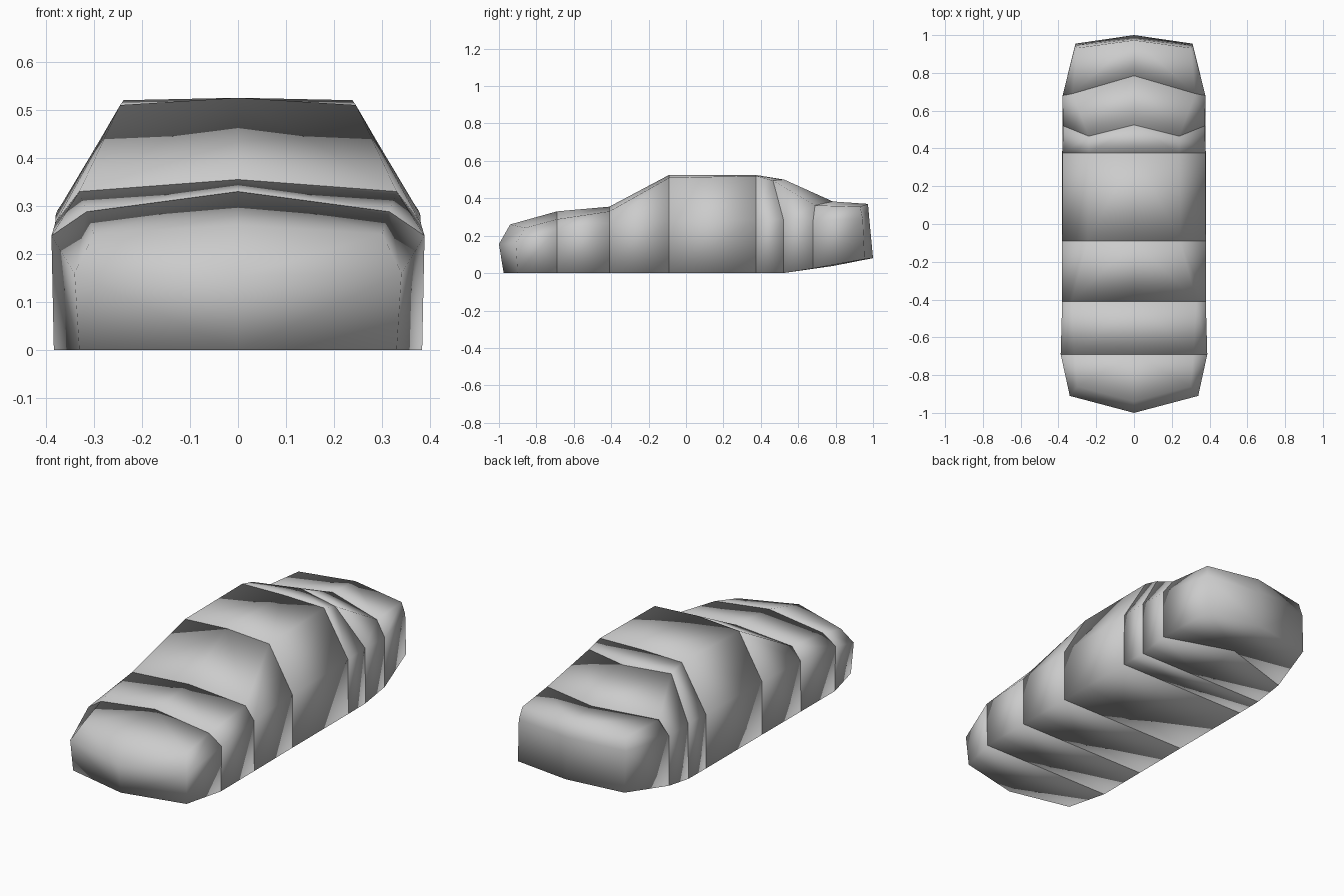
import bpy, bmesh

if "Cube" in bpy.data.objects:
    bpy.data.objects.remove(bpy.data.objects["Cube"])

# Cross-sections, right half. Each is (x, y, z):
# sill, belt corner, shoulder, then centre line bottom / middle / top
def straight(y, sill, belt, shoulder, top):
    return [(sill, y, 0), (*belt, y), (*shoulder, y), (0, y, 0), (0, y, belt[1]), (0, y, top)]

def section(y, sill, belt, shoulder, top):
    pts = [(sill, 0), belt, shoulder, (0, 0), (0, belt[1]), (0, top)]
    return [(x, y, z) for x, z in pts]

nose_end = [(0.33, -0.90, 0), (0.34, -0.91, 0.16), (0.30, -0.86, 0.242),
            (0, -0.975, 0), (0, -1.0, 0.155), (0, -0.94, 0.26)]
hood_front = section(-0.69, 0.383, (0.388, 0.238), (0.315, 0.288), 0.33)
hood_back = section(-0.41, 0.382, (0.38, 0.265), (0.33, 0.33), 0.355)
roof_front = section(-0.09, 0.38, (0.38, 0.278), (0.245, 0.51), 0.525)
roof_back = section(0.375, 0.38, (0.378, 0.285), (0.238, 0.52), 0.525)
rear_glass = section(0.52, 0.378, (0.376, 0.29), (0.24, 0.495), 0.50)
rear_glass[2] = (0.24, 0.465, 0.495)
rear_glass[5] = (0, 0.525, 0.50)
deck = [(0.378, 0.68, 0.025), (0.378, 0.68, 0.285), (0.325, 0.69, 0.362),
        (0, 0.785, 0.038), (0, 0.785, 0.285), (0, 0.785, 0.383)]
tail_end = [(0.31, 0.955, 0.075), (0.312, 0.945, 0.29), (0.30, 0.932, 0.355),
            (0, 1.0, 0.08), (0, 0.98, 0.29), (0, 0.973, 0.37)]

def body_segment(name, front, back):
    """Closed, smooth-shaded block between two mirrored sections."""
    bm = bmesh.new()
    for side in (1, -1):
        a, b = [[bm.verts.new((side * x, y, z)) for x, y, z in s] for s in (front, back)]
        outline = (3, 0, 1, 2, 5)
        for i, j in zip(outline, outline[1:]):
            bm.faces.new((a[i], a[j], b[j], b[i]))
        for s in (a, b):
            bm.faces.new((s[3], s[0], s[1], s[4]))
            bm.faces.new((s[4], s[1], s[2], s[5]))
    bmesh.ops.remove_doubles(bm, verts=bm.verts, dist=1e-5)
    bmesh.ops.recalc_face_normals(bm, faces=bm.faces)
    for f in bm.faces:
        f.smooth = True
    mesh = bpy.data.meshes.new(name)
    bm.to_mesh(mesh)
    bm.free()
    bpy.context.collection.objects.link(bpy.data.objects.new(name, mesh))

# Car body, front to back
sections = [nose_end, hood_front, hood_back, roof_front, roof_back, rear_glass, deck, tail_end]
names = ["nose", "hood", "windscreen", "cabin", "rear_pillar", "rear_window", "tail"]
for name, front, back in zip(names, sections, sections[1:]):
    body_segment(name, front, back)
